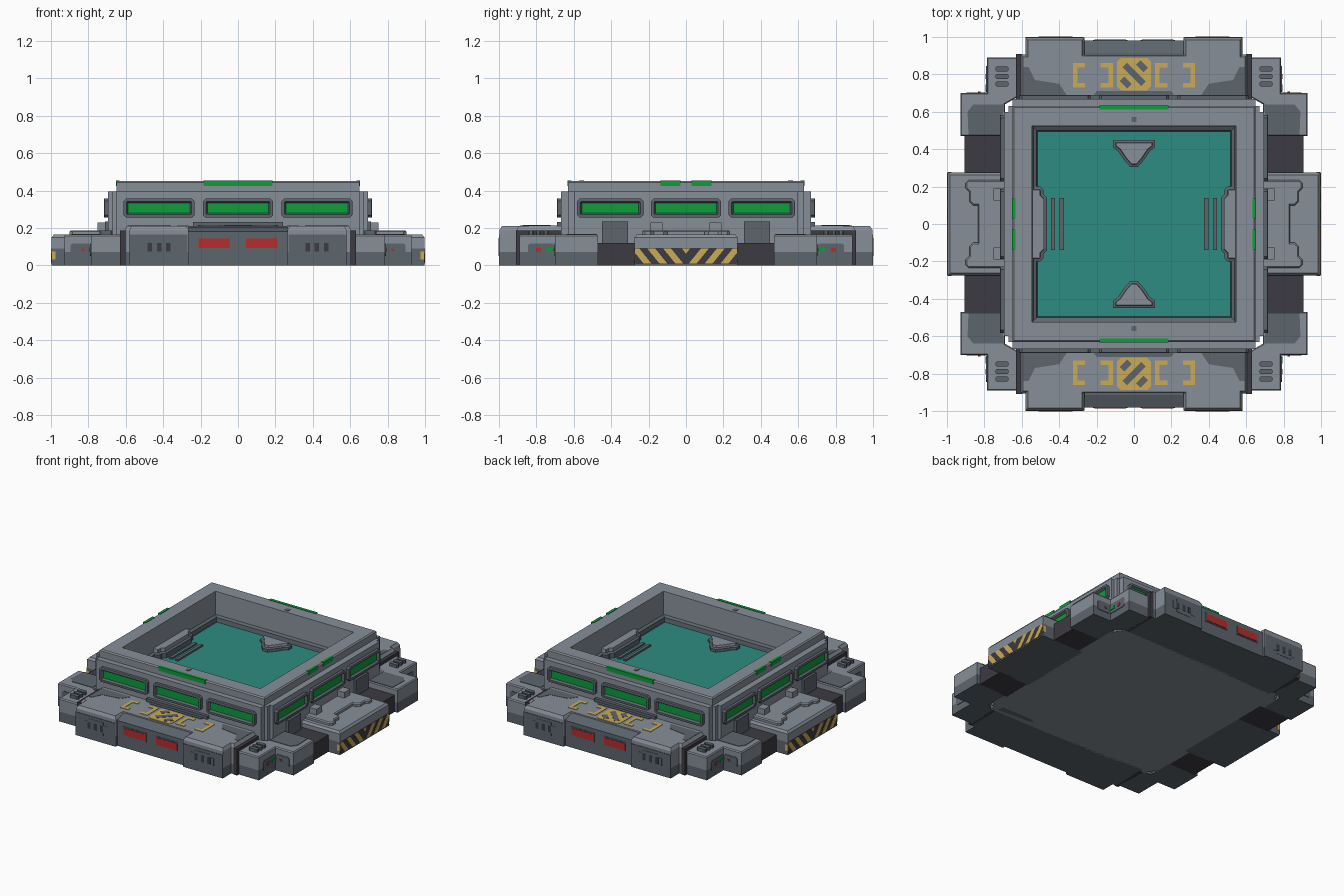
import bpy, bmesh
from mathutils import Vector

if "Cube" in bpy.data.objects:
    bpy.data.objects.remove(bpy.data.objects["Cube"])

def mat(name, r, g, b):
    m = bpy.data.materials.new(name)
    m.diffuse_color = (r, g, b, 1)
    m.use_nodes = True
    m.node_tree.nodes["Principled BSDF"].inputs["Base Color"].default_value = m.diffuse_color
    return m

LIGHT = mat("light grey", .245, .275, .315)
SLATE = mat("slate grey", .108, .132, .155)
DARK = mat("charcoal", .046, .043, .054)
TEAL = mat("teal", .027, .263, .223)
GREEN = mat("green", .004, .34, .045)
RED = mat("red", .477, .026, .027)
YELLOW = mat("yellow", .60, .41, .09)

def inset(pts, d):
    """Move every edge of a polygon inward by d."""
    n = len(pts)
    P = [Vector(p) for p in pts]
    area = sum(P[i].x * P[(i+1) % n].y - P[(i+1) % n].x * P[i].y for i in range(n))
    s = 1 if area > 0 else -1
    out = []
    for i in range(n):
        a, b = (P[i] - P[i-1]).normalized(), (P[(i+1) % n] - P[i]).normalized()
        na, nb = Vector((-a.y, a.x)) * s, Vector((-b.y, b.x)) * s
        out.append(P[i] + (na + nb) * (d / max(.2, 1 + na.dot(nb))))
    return out

def loft(name, pts, levels, mats, sym="xy", axis="z"):
    """Loft a profile through (depth, inset) levels; one material per band, last one caps."""
    mats = mats if isinstance(mats, list) else [mats] * len(levels)
    used = list(dict.fromkeys(mats))
    place = {"z": lambda u, v, d: (u, v, d), "y": lambda u, v, d: (u, d, v),
             "x": lambda u, v, d: (d, u, v)}[axis]
    bm = bmesh.new()
    for sx in ((1, -1) if "x" in sym else (1,)):
        for sy in ((1, -1) if "y" in sym else (1,)):
            rings = []
            for d, k in levels:
                q = inset(pts, k) if k else pts
                ring = []
                for u, v in q:
                    x, y, z = place(u, v, d)
                    ring.append(bm.verts.new((x * sx, y * sy, z)))
                rings.append(ring)
            n = len(pts)
            bm.faces.new(rings[0]).material_index = used.index(mats[0])
            for a, b, m in zip(rings, rings[1:], mats):
                for i in range(n):
                    f = bm.faces.new((a[i], a[(i+1) % n], b[(i+1) % n], b[i]))
                    f.material_index = used.index(m)
            bm.faces.new(rings[-1]).material_index = used.index(mats[-1])
    bmesh.ops.recalc_face_normals(bm, faces=bm.faces)
    me = bpy.data.meshes.new(name)
    bm.to_mesh(me)
    bm.free()
    for m in used:
        me.materials.append(m)
    ob = bpy.data.objects.new(name, me)
    bpy.context.collection.objects.link(ob)
    return ob

def rect(u0, u1, v0, v1, c=0):
    if not c:
        return [(u0, v0), (u1, v0), (u1, v1), (u0, v1)]
    return [(u0+c, v0), (u1-c, v0), (u1, v0+c), (u1, v1-c),
            (u1-c, v1), (u0+c, v1), (u0, v1-c), (u0, v0+c)]

def block(name, x0, x1, y0, y1, z0, z1, m, sym="xy"):
    return loft(name, rect(x0, x1, y0, y1), [(z0, 0), (z1, 0)], m, sym)

def plate(name, pts, d, m, axis, t=.004, sym="xy"):
    return loft(name, pts, [(d - .003, 0), (d + t, 0)], m, sym, axis)

def mirrored(half, flip_v=False):
    f = (lambda p: (p[0], -p[1])) if flip_v else (lambda p: (-p[0], p[1]))
    return half + [f(p) for p in reversed(half)]

# Main tower with its sunken pool: up the outside, over the rim, down inside
loft("tower_with_pool", rect(-.65, .65, -.63, .63),
     [(0, 0), (.442, 0), (.45, .008), (.45, .09), (.45, .105), (.29, .112), (.28, .13), (.25, .135)],
     [LIGHT] * 5 + [SLATE, SLATE, TEAL], "")
block("pool_floor_border", .512, .545, -.5, .5, .2, .253, TEAL, "x")
# Stepped outer wall slabs
block("side_wall_slab", .60, .695, -.60, .60, 0, .395, LIGHT, "x")
block("side_wall_step", .60, .672, -.63, .63, 0, .395, LIGHT, "x")
block("end_wall_slab", -.65, .65, .60, .668, 0, .395, LIGHT, "y")
block("side_lower_pillar", .68, .712, .31, .45, .1, .235, SLATE)
block("end_lower_ledge", -.24, .24, .65, .69, .2, .232, SLATE, "y")
block("rim_bolt", -.014, .014, .545, .573, .448, .453, SLATE, "y")

# Green lit windows in slate frames, three on each wall
frame = [(-.004, 0), (.020, 0), (.022, .004), (.022, .016), (.008, .025)]
FM = [SLATE] * 4 + [GREEN]
for u0, u1, sym in ((-.188, .188, "y"), (.232, .612, "xy")):
    loft("end_window", rect(u0, u1, .255, .357, .014), [(.668 + d, k) for d, k in frame], FM, sym, "y")
for u0, u1, sym in ((-.188, .188, "x"), (.228, .582, "xy")):
    loft("side_window", rect(u0, u1, .255, .357, .014), [(.695 + d, k) for d, k in frame], FM, sym, "x")

# Green strips along the rim edge
block("end_rim_light", -.185, .185, .612, .633, .424, .453, GREEN, "y")
block("side_rim_light", .634, .653, .03, .135, .424, .453, GREEN)

# Pool fittings: pointers, side docks and bars
tri = mirrored([(.112, .45), (.112, .41), (.085, .39), (.055, .345), (.02, .305)])
loft("pool_pointer", tri, [(.24, 0), (.27, 0), (.275, .014), (.29, .016)], [SLATE, SLATE, LIGHT, LIGHT], "y")
dock = mirrored([(.56, .2), (.50, .2), (.485, .185), (.485, .16), (.465, .14)], True)
loft("pool_side_dock", dock, [(.24, 0), (.285, 0), (.29, .015), (.315, .017)],
     [SLATE, SLATE, LIGHT, LIGHT], "x")
for x in (.375, .422):
    block("pool_bar", x, x + .022, -.14, .14, .24, .262, SLATE, "x")

# Front and back platforms
deck = mirrored([(.605, .60), (.605, .905), (.58, .905), (.58, .996), (.265, .996), (.265, .91)])
loft("end_platform", deck, [(0, 0), (.07, 0), (.19, 0), (.21, .012)], [SLATE, LIGHT, LIGHT, LIGHT], "y")
loft("end_platform_center", [(.88, 0), (.98, 0), (.98, .18), (.915, .205), (.88, .205)],
     [(-.265, 0), (.265, 0)], SLATE, "y", "x")
plate("end_platform_face", rect(.27, .58, .0, .165), .996, SLATE, "y")
block("charcoal_side_strip", .60, .63, .66, .91, 0, .187, DARK)
plate("platform_top_patch", [(.36, .69), (.59, .69), (.59, .84), (.565, .84), (.53, .77), (.40, .75)],
      .21, SLATE, "z", .002)
plate("platform_back_patch", mirrored([(.23, .665), (.20, .71)]), .21, SLATE, "z", .004, "y")
# Red lamps and vent panels
plate("red_lamp_frame", rect(.036, .219, .084, .151), .98, SLATE, "y", .003)
plate("red_lamp", rect(.044, .211, .092, .143), .98, RED, "y", .006)
cross = [(.33, .07), (.36, .07), (.36, .05), (.48, .05), (.48, .07), (.51, .07),
         (.51, .125), (.48, .125), (.48, .145), (.36, .145), (.36, .125), (.33, .125)]
plate("vent_panel", cross, .997, SLATE, "y", .005)
for x in (.36, .41, .46):
    plate("vent_slot", rect(x, x + .024, .075, .12), .999, DARK, "y", .0045)

# Yellow deck paint: brackets and a hatched square
def bracket(back, tip, t):
    return [(tip, .73), (back, .73), (back, .862), (tip, .862), (tip, .838),
            (back + t, .838), (back + t, .754), (tip, .754)]
plate("outer_bracket", bracket(.325, .262, -.024), .21, YELLOW, "z", .003)
plate("inner_bracket", bracket(.112, .178, .024), .21, YELLOW, "z", .003)
plate("hatched_square", rect(-.09, .09, .715, .888, .02), .21, YELLOW, "z", .003, "y")
for c, l in ((-.062, .02), (0, .05), (.062, .02)):
    u, v = c * .7, .80 + c * .7
    plate("hatch_line", [(u - l - .012, v + l - .012), (u + l - .012, v - l - .012),
                         (u + l + .012, v - l + .012), (u - l + .012, v + l + .012)],
          .211, SLATE, "z", .004, "y")

# L-shaped corner blocks with clips and lamps
corner = [(.62, .89), (.787, .89), (.787, .70), (.928, .70), (.928, .47), (.69, .47), (.69, .64), (.62, .68)]
loft("corner_block", corner, [(0, 0), (.07, 0), (.157, 0), (.165, .006)], [SLATE, LIGHT, LIGHT, LIGHT])
plate("corner_top_patch", [(.70, .475), (.885, .475), (.89, .60), (.86, .638), (.70, .638)],
      .165, SLATE, "z", .003)
for y in (.735, .775, .815):
    loft("corner_clip", rect(.672, .74, y, y + .028, .007), [(.16, 0), (.187, 0)], SLATE)
plate("corner_side_panel", rect(.703, .845, .05, .118, .01), .787, SLATE, "x")
plate("corner_green_lamp", rect(.708, .745, .072, .095), .787, GREEN, "x", .008)
plate("corner_red_lamp", rect(.775, .803, .07, .096, .006), .787, RED, "x", .008)
plate("corner_end_panel", rect(.79, .895, .05, .118, .01), .70, SLATE, "y")
plate("corner_end_lamp", rect(.82, .835, .076, .09), .70, RED, "y", .008)

# Charcoal links between corner and side blocks
block("charcoal_link", .66, .905, .26, .48, 0, .12, DARK)

# Side platforms with raised bracket tops
loft("side_platform", rect(.66, .996, -.275, .275), [(0, 0), (.09, 0), (.15, 0), (.165, .012)],
     [SLATE, LIGHT, LIGHT, LIGHT], "x")
top = mirrored([(.68, .235), (.885, .235), (.90, .22), (.90, .19), (.88, .17), (.88, .12), (.86, .10), (.835, .10)], True)
loft("side_platform_top", top, [(.15, 0), (.18, 0), (.187, .007)], LIGHT, "x")
block("side_platform_stop", .69, .75, .125, .19, .18, .228, LIGHT)

# Hazard band on the side platforms, in mirrored slanted stripes
plate("hazard_band", rect(-.275, .275, .008, .092), .996, DARK, "x", .002, "x")
for i in range(-1, 4):
    a = .015 + i * .085
    z0, z1, lo, hi = .01, .09, 0, .274
    clip = lambda u: min(hi, max(lo, u))
    pts = [(clip(a), z0), (clip(a + .042), z0), (clip(a + .107), z1), (clip(a + .065), z1)]
    if i == -1:
        pts = [(0, .062), (.022, z1), (0, z1)]
    elif i == 3:
        pts = [(.27 - .0, z0), (hi, z0), (hi, .014)]
    elif i == 2:
        pts = [(a, z0), (a + .042, z0), (hi, z0 + .08 * (hi - a - .042) / .065),
               (hi, z1), (a + .065, z1)]
    plate("hazard_stripe", pts, .996, YELLOW, "x", .004)
plate("hazard_wrap", rect(.975, .998, .03, .075), .275, YELLOW, "y", .003)
